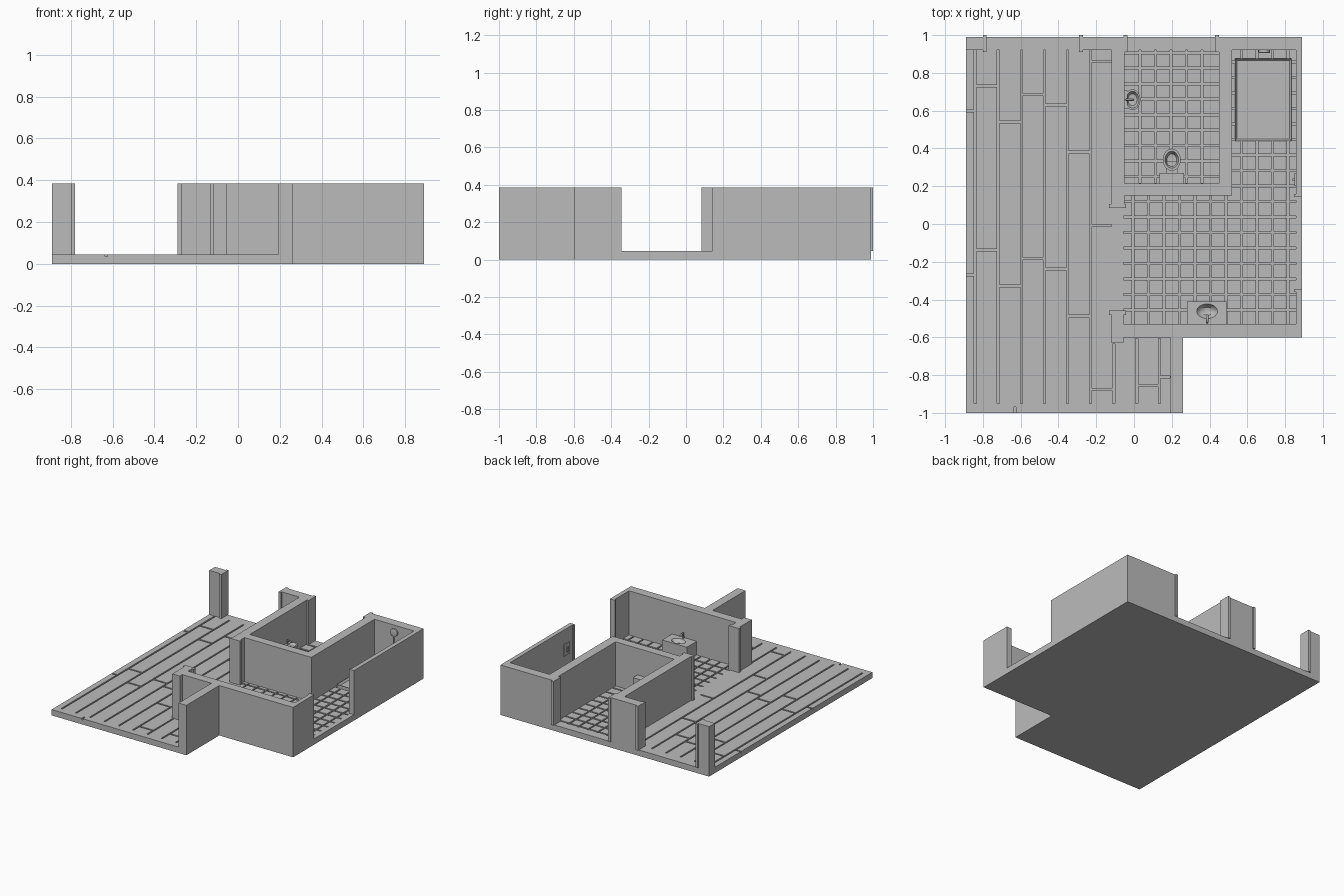
import bpy, bmesh, math
from mathutils import Vector, Matrix

old = bpy.data.objects.get("Cube")
if old:
    bpy.data.objects.remove(old, do_unlink=True)

FLOOR, TOP, GROOVE, STEP = 0.045, 0.385, 0.012, 0.082

grey = bpy.data.materials.new("plain_grey")
grey.use_nodes = True
grey.diffuse_color = (0.5, 0.5, 0.5, 1)
grey.node_tree.nodes["Principled BSDF"].inputs["Base Color"].default_value = grey.diffuse_color


def finish(name, bm, smooth=False):
    bmesh.ops.recalc_face_normals(bm, faces=bm.faces)
    mesh = bpy.data.meshes.new(name)
    bm.to_mesh(mesh)
    bm.free()
    mesh.materials.append(grey)
    ob = bpy.data.objects.new(name, mesh)
    bpy.context.collection.objects.link(ob)
    if smooth:
        bpy.ops.object.select_all(action='DESELECT')
        ob.select_set(True)
        bpy.context.view_layer.objects.active = ob
        bpy.ops.object.shade_smooth_by_angle(angle=math.radians(35))
    return ob


def add_box(bm, x0, x1, y0, y1, z0, z1):
    size = Matrix.Diagonal((x1 - x0, y1 - y0, z1 - z0, 1))
    centre = Matrix.Translation(((x0 + x1) / 2, (y0 + y1) / 2, (z0 + z1) / 2))
    return bmesh.ops.create_cube(bm, size=1, matrix=centre @ size)["verts"]


def box(name, *bounds):
    bm = bmesh.new()
    add_box(bm, *bounds)
    return finish(name, bm)


def lathe(name, profile, loc, sx=1, sy=1, turn=Matrix()):
    """Spin a (radius, height) profile around z, squash it and place it."""
    bm = bmesh.new()
    pts = [bm.verts.new((r, 0, z)) for r, z in profile]
    edges = [bm.edges.new(pair) for pair in zip(pts, pts[1:])]
    bmesh.ops.spin(bm, geom=pts + edges, cent=(0, 0, 0), axis=(0, 0, 1),
                   angle=math.tau, steps=28, use_duplicate=False)
    bmesh.ops.remove_doubles(bm, verts=bm.verts, dist=0.0001)
    bm.transform(Matrix.Translation(loc) @ turn @ Matrix.Diagonal((sx, sy, 1, 1)))
    return finish(name, bm, True)


def tube(name, points, radius):
    curve = bpy.data.curves.new(name, 'CURVE')
    curve.dimensions = '3D'
    curve.bevel_depth, curve.bevel_resolution, curve.use_fill_caps = radius, 2, True
    line = curve.splines.new('POLY')
    line.points.add(len(points) - 1)
    for p, co in zip(line.points, points):
        p.co = (*co, 1)
    curve.materials.append(grey)
    ob = bpy.data.objects.new(name, curve)
    bpy.context.collection.objects.link(ob)


def cut(target, cutter):
    cutter.hide_render = True
    mod = target.modifiers.new("cut", 'BOOLEAN')
    mod.object, mod.operation, mod.solver = cutter, 'DIFFERENCE', 'EXACT'
    bpy.context.view_layer.update()
    result = target.evaluated_get(bpy.context.evaluated_depsgraph_get())
    mesh = bpy.data.meshes.new_from_object(result)
    target.modifiers.clear()
    target.data = mesh
    bpy.data.objects.remove(cutter, do_unlink=True)


# Floor slab with the notched corner
bm = bmesh.new()
outline = [(-0.89, -1), (0.26, -1), (0.26, -0.6), (0.89, -0.6), (0.89, 0.99), (-0.89, 0.99)]
face = bm.faces.new([bm.verts.new((x, y, 0)) for x, y in outline])
top = bmesh.ops.extrude_face_region(bm, geom=[face])["geom"]
bmesh.ops.translate(bm, vec=(0, 0, FLOOR),
                    verts=[v for v in top if isinstance(v, bmesh.types.BMVert)])
floor = finish("floor", bm)

# Grooves: lists of (position, start, end)
along_y = [(-0.84 + 0.122 * i, -0.95, 0.92) for i in range(6)]
along_y += [(x, -0.95, -0.605) for x in (0.015, 0.135)]
along_y += [(-0.107, -0.95, -0.635), (-0.63, -1.01, -0.97)]
along_y += [(0.032 + STEP * i, 0.217, 0.92) for i in range(5)]
along_y += [(-0.005 + STEP * i, -0.53, 0.92 if i > 6 else 0.152) for i in range(11)]

along_x = [(0.251 + STEP * i, -0.05, 0.45) for i in range(9)]
along_x += [(-0.455 + STEP * i, -0.055 if i < 8 else 0.52, 0.857) for i in range(17)]
joints = [(0.6, -0.91, -0.84), (0.73, -0.84, -0.718), (0.54, -0.718, -0.596),
          (0.685, -0.596, -0.474), (0.63, -0.474, -0.352), (0.38, -0.352, -0.23),
          (0.86, -0.23, -0.12)]
along_x += joints + [(y - 0.868, a, b) for y, a, b in joints]
along_x += [(-0.876, -0.23, -0.107), (-0.855, 0.015, 0.135), (-0.81, 0.135, 0.19)]

h = GROOVE / 2
bm = bmesh.new()
for x, a, b in along_y:
    add_box(bm, x - h, x + h, a, b, 0.0352, 0.06)
cut(floor, finish("groove_cutter", bm))
bm = bmesh.new()
for y, a, b in along_x:
    add_box(bm, a, b, y - h, y + h, 0.035, 0.06)
cut(floor, finish("groove_cutter", bm))

# Walls
walls = {
    "back_wall_stub": (-0.89, -0.79, 0.92, 0.99),
    "back_wall_middle": (-0.28, -0.045, 0.92, 0.99),
    "back_wall_end": (0.44, 0.89, 0.92, 0.99),
    "hall_wall": (-0.12, -0.05, 0.1, 0.92),
    "hall_wall_stub": (-0.12, -0.055, -0.63, -0.47),
    "room_front_wall": (-0.05, 0.52, 0.15, 0.215),
    "room_side_wall": (0.45, 0.52, 0.215, 0.92),
    "front_wall": (-0.055, 0.89, -0.6, -0.53),
    "entry_wall": (0.193, 0.26, -1, -0.6),
    "side_wall_back": (0.857, 0.89, 0.15, 0.92),
    "side_wall_front": (0.857, 0.89, -0.53, -0.355),
}
for name, bounds in walls.items():
    box(name, *bounds, FLOOR - 0.005, TOP)

# Door jambs at the free ends of the walls
for i, x in enumerate((-0.79, -0.28, -0.045, 0.44)):
    box(f"back_jamb_{i + 1}", x - 0.01, x + 0.01, 0.91, 1, FLOOR, TOP)
for i, y in enumerate((-0.47, 0.095)):
    box(f"hall_jamb_{i + 1}", -0.132, -0.042, y - 0.011, y + 0.011, FLOOR, TOP)
for i, y in enumerate((-0.352, 0.15)):
    box(f"side_jamb_{i + 1}", 0.848, 0.89, y - 0.008, y + 0.008, FLOOR, TOP)

# Shower tray: inset top pushed down to leave a rim
bm = bmesh.new()
add_box(bm, 0.535, 0.835, 0.44, 0.876, FLOOR - 0.01, FLOOR + 0.025)
lid = max(bm.faces, key=lambda f: f.calc_center_median().z)
bmesh.ops.inset_region(bm, faces=[lid], thickness=0.016)
bmesh.ops.translate(bm, verts=lid.verts, vec=(0, 0, -0.015))
finish("shower_tray", bm)

# Shower head, pipe and wall control
lathe("shower_head", [(0, 0), (0.03, 0), (0.03, 0.012), (0.022, 0.015), (0, 0.015)],
      (0.69, 0.92, 0.33), turn=Matrix.Rotation(math.pi / 2, 4, 'X'))
tube("shower_pipe", [(0.69, 0.914, 0.31), (0.69, 0.914, 0.2)], 0.006)
box("control_plate", 0.85, 0.86, 0.2, 0.27, 0.185, 0.275)
box("control_handle", 0.84, 0.852, 0.228, 0.242, 0.21, 0.25)

# Vanity with an oval basin and a tap
vanity = box("vanity", 0.28, 0.49, -0.535, -0.41, FLOOR - 0.005, 0.15)
cut(vanity, lathe("basin_cutter", [(0, -0.03), (0.03, -0.026), (0.045, -0.014), (0.055, 0),
                                   (0.055, 0.02), (0, 0.02)], (0.387, -0.462, 0.15), 1, 0.7))
tube("vanity_tap", [(0.387, -0.52, 0.148), (0.387, -0.52, 0.188), (0.387, -0.49, 0.188),
                    (0.387, -0.485, 0.178)], 0.007)

# Toilet
box("toilet_tank", 0.135, 0.265, 0.21, 0.27, 0.09, 0.18)
box("toilet_neck", 0.17, 0.23, 0.21, 0.33, FLOOR - 0.005, 0.1)
lathe("toilet_bowl", [(0, 0.04), (0.03, 0.04), (0.03, 0.07), (0.047, 0.11), (0.047, 0.12),
                      (0.036, 0.12), (0.025, 0.09), (0, 0.085)], (0.2, 0.34, 0), 1, 1.25)

# Wall basin
lathe("wall_basin", [(0, 0.1), (0.022, 0.105), (0.042, 0.13), (0.042, 0.145), (0.034, 0.145),
                     (0.024, 0.125), (0, 0.12)], (-0.008, 0.658, 0), 1, 1.3)
box("basin_bracket", -0.052, -0.035, 0.61, 0.706, 0.11, 0.145)
tube("basin_tap", [(-0.04, 0.658, 0.143), (-0.04, 0.658, 0.172), (-0.008, 0.658, 0.172),
                   (-0.005, 0.658, 0.162)], 0.006)
